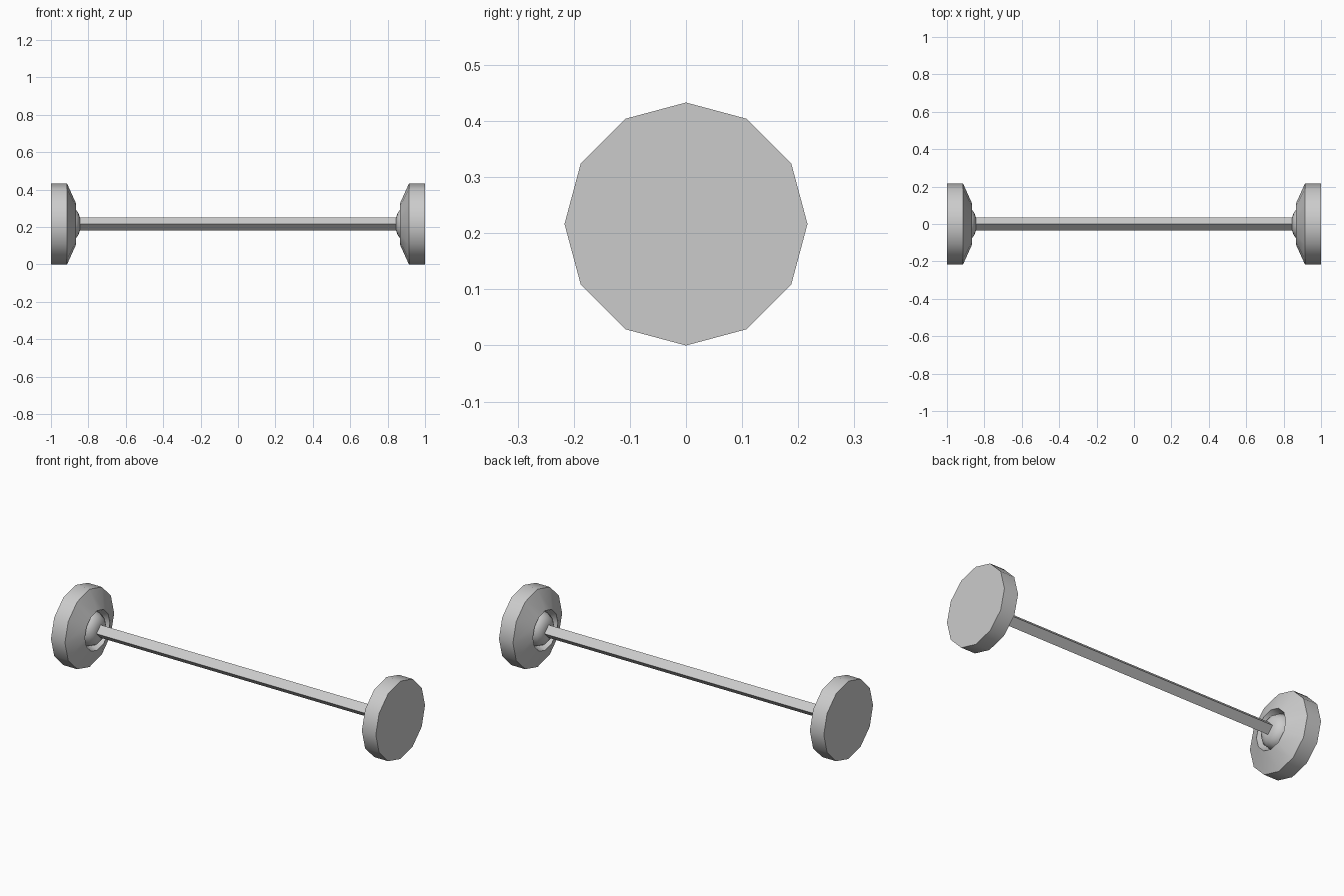
import bpy, math

if "Cube" in bpy.data.objects:
    bpy.data.objects.remove(bpy.data.objects["Cube"])

R = 0.2165   # wheel radius, also the axle height
SIDES = 12


def make_mesh(name, verts, faces, smooth=True):
    mesh = bpy.data.meshes.new(name)
    mesh.from_pydata(verts, [], faces)
    obj = bpy.data.objects.new(name, mesh)
    bpy.context.collection.objects.link(obj)
    if smooth:
        bpy.ops.object.select_all(action='DESELECT')
        obj.select_set(True)
        bpy.context.view_layer.objects.active = obj
        bpy.ops.object.shade_smooth_by_angle(angle=math.radians(40))
    return obj


def lathe_x(name, profile, sides, side=1, smooth=True):
    """Revolve (x, radius) points about the axle line and cap both ends."""
    verts = []
    for x, r in profile:
        for i in range(sides):
            a = 2 * math.pi * i / sides
            verts.append((side * x, r * math.sin(a), R + r * math.cos(a)))
    faces = [list(range(sides))]
    for k in range(len(profile) - 1):
        for i in range(sides):
            j = (i + 1) % sides
            faces.append([k * sides + i, (k + 1) * sides + i,
                          (k + 1) * sides + j, k * sides + j])
    last = (len(profile) - 1) * sides
    faces.append([last + i for i in reversed(range(sides))])
    # keep normals outward on both sides
    if side > 0:
        faces = [f[::-1] for f in faces]
    return make_mesh(name, verts, faces, smooth)


# Wheel: flat outer face, tread, sloped inner face, recess and domed hub
wheel_profile = [(1.0, R), (0.914, R), (0.866, 0.11), (0.905, 0.092),
                 (0.885, 0.088), (0.866, 0.076), (0.853, 0.058), (0.846, 0.036)]
for label, side in (("left", -1), ("right", 1)):
    lathe_x(label + "_wheel", wheel_profile, SIDES, side)

# Axle: square bar standing on its edge, ends buried in the hubs
lathe_x("axle", [(0.88, 0.036), (-0.88, 0.036)], 4, smooth=False)
